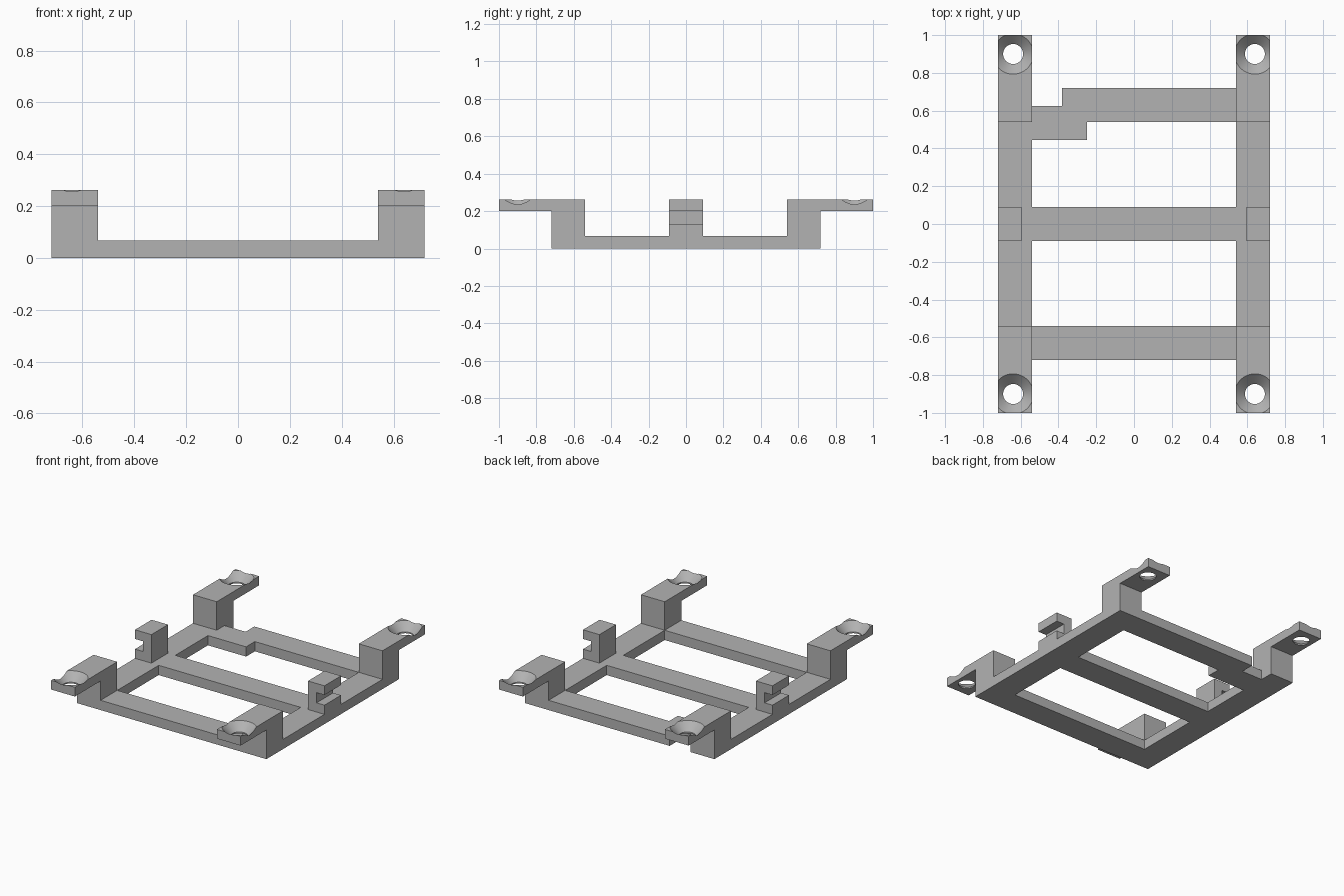
import bpy, bmesh, math
from mathutils import Vector

if "Cube" in bpy.data.objects:
    bpy.data.objects.remove(bpy.data.objects["Cube"], do_unlink=True)

grey = bpy.data.materials.new("plain grey")
grey.use_nodes = True
COLOUR = (0.45, 0.45, 0.45, 1)
grey.diffuse_color = COLOUR
grey.node_tree.nodes["Principled BSDF"].inputs["Base Color"].default_value = COLOUR

OUT, IN = 0.72, 0.54        # outer and inner edges of the frame
BAR, TOP = 0.067, 0.263     # bar thickness and total height
TAB = 0.2                   # underside of the screw tabs
HALF = 0.09                 # half width of the middle bar


def finish(name, bm):
    bmesh.ops.recalc_face_normals(bm, faces=bm.faces)
    mesh = bpy.data.meshes.new(name)
    bm.to_mesh(mesh)
    bm.free()
    mesh.materials.append(grey)
    obj = bpy.data.objects.new(name, mesh)
    bpy.context.collection.objects.link(obj)
    return obj


def prism(name, points, offset):
    """Extrude a closed outline of 3D points by an offset."""
    bm = bmesh.new()
    face = bm.faces.new([bm.verts.new(p) for p in points])
    new = bmesh.ops.extrude_face_region(bm, geom=[face])["geom"]
    verts = [v for v in new if isinstance(v, bmesh.types.BMVert)]
    bmesh.ops.translate(bm, verts=verts, vec=Vector(offset))
    return finish(name, bm)


def plan(name, outline):
    return prism(name, [(x, y, 0) for x, y in outline], (0, 0, BAR))


def countersink(x, y):
    """Revolved cutter: straight hole opening into a cone."""
    bm = bmesh.new()
    profile = [(0, 0.1), (0.053, 0.1), (0.053, 0.209), (0.157, 0.313), (0, 0.313)]
    verts = [bm.verts.new((r, 0, z)) for r, z in profile]
    edges = [bm.edges.new(pair) for pair in zip(verts, verts[1:])]
    bmesh.ops.spin(bm, geom=verts + edges, cent=(0, 0, 0), axis=(0, 0, 1),
                   angle=math.tau, steps=48)
    bmesh.ops.remove_doubles(bm, verts=bm.verts, dist=1e-5)
    bmesh.ops.translate(bm, verts=bm.verts, vec=(x, y, 0))
    cutter = finish("hole_cutter", bm)
    cutter.hide_render = True
    return cutter


# Side profile of a rail with its raised posts and tabs, one half then mirrored
half = [(IN, BAR), (IN, TOP), (1, TOP), (1, TAB), (OUT, TAB), (OUT, 0)]
profile = half + [(-y, z) for y, z in reversed(half)]

for side, s in (("right", -1), ("left", 1)):
    rail = prism(side + "_rail", [(s * IN, y, z) for y, z in profile],
                 (s * (OUT - IN), 0, 0))
    for y in (-0.9, 0.9):
        cutter = countersink(s * 0.64, y)
        mod = rail.modifiers.new("hole", "BOOLEAN")
        mod.operation = "DIFFERENCE"
        mod.solver = "EXACT"
        mod.object = cutter
        bpy.context.view_layer.objects.active = rail
        bpy.ops.object.modifier_apply(modifier=mod.name)
        bpy.data.objects.remove(cutter, do_unlink=True)
    bpy.ops.object.select_all(action="DESELECT")
    rail.select_set(True)
    bpy.ops.object.shade_smooth_by_angle(angle=math.radians(30))

    # Clip on the rail, with its notch open to the outside
    inner, notch = 0.595, 0.66
    hook = [(inner, BAR), (OUT, BAR), (OUT, 0.13), (notch, 0.13),
            (notch, TAB), (OUT, TAB), (OUT, TOP), (inner, TOP)]
    prism(side + "_clip", [(s * x, -HALF, z) for x, z in hook], (0, 2 * HALF, 0))

# Straight cross bars
for name, y0, y1 in (("front_bar", -OUT, -IN), ("middle_bar", -HALF, HALF)):
    plan(name, [(-IN, y0), (IN, y0), (IN, y1), (-IN, y1)])

# Back cross bar, stepped forward near the right rail
plan("back_bar", [(-IN, 0.445), (-0.25, 0.445), (-0.25, IN), (IN, IN),
                  (IN, OUT), (-0.38, OUT), (-0.38, 0.625), (-IN, 0.625)])
